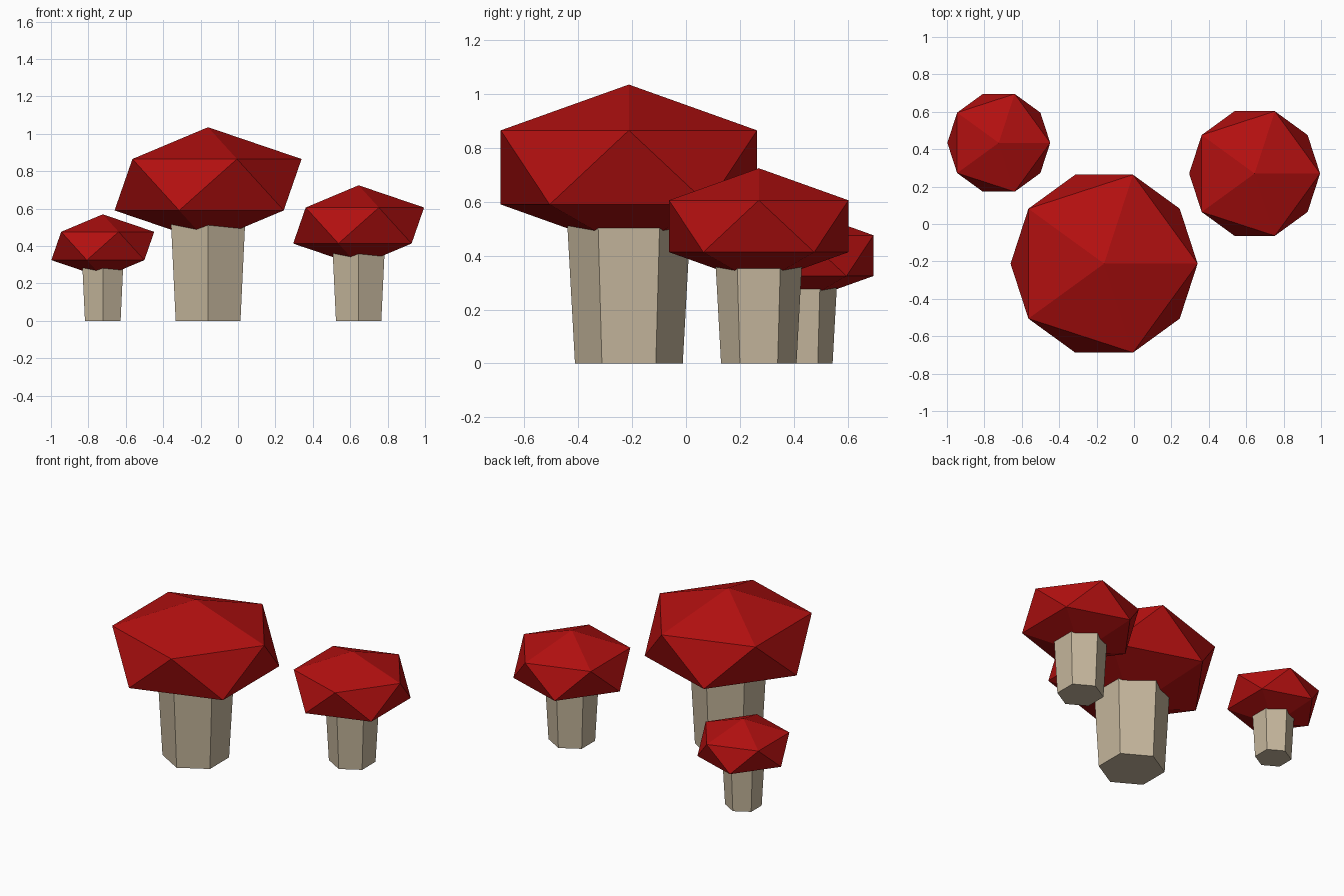
import bpy

cube = bpy.data.objects.get("Cube")
if cube:
    bpy.data.objects.remove(cube, do_unlink=True)


def make_material(name, colour):
    mat = bpy.data.materials.new(name)
    mat.use_nodes = True
    mat.diffuse_color = colour
    mat.node_tree.nodes["Principled BSDF"].inputs["Base Color"].default_value = colour
    return mat


RED = make_material("cap red", (0.45, 0.005, 0.005, 1))
BEIGE = make_material("stem beige", (0.56, 0.47, 0.335, 1))


def finish(name, mat):
    obj = bpy.context.object
    obj.name = name
    obj.data.materials.append(mat)
    bpy.ops.object.shade_flat()
    return obj


def mushroom(name, x, y, size):
    # Six-sided stem, widening upward into the cap
    height = 0.6 * size
    bpy.ops.mesh.primitive_cone_add(vertices=6, radius1=0.2 * size, radius2=0.233 * size,
                                    depth=height, location=(x, y, height / 2))
    finish(name + "_stem", BEIGE)
    # Flattened twenty-sided cap
    bpy.ops.mesh.primitive_ico_sphere_add(subdivisions=1, radius=0.559 * size,
                                          location=(x, y, 0.7275 * size))
    cap = finish(name + "_cap", RED)
    cap.scale.z = 0.55


mushroom("large_mushroom", -0.16, -0.212, 1.0)
mushroom("medium_mushroom", 0.645, 0.27, 0.7)
mushroom("small_mushroom", -0.723, 0.434, 0.55)
